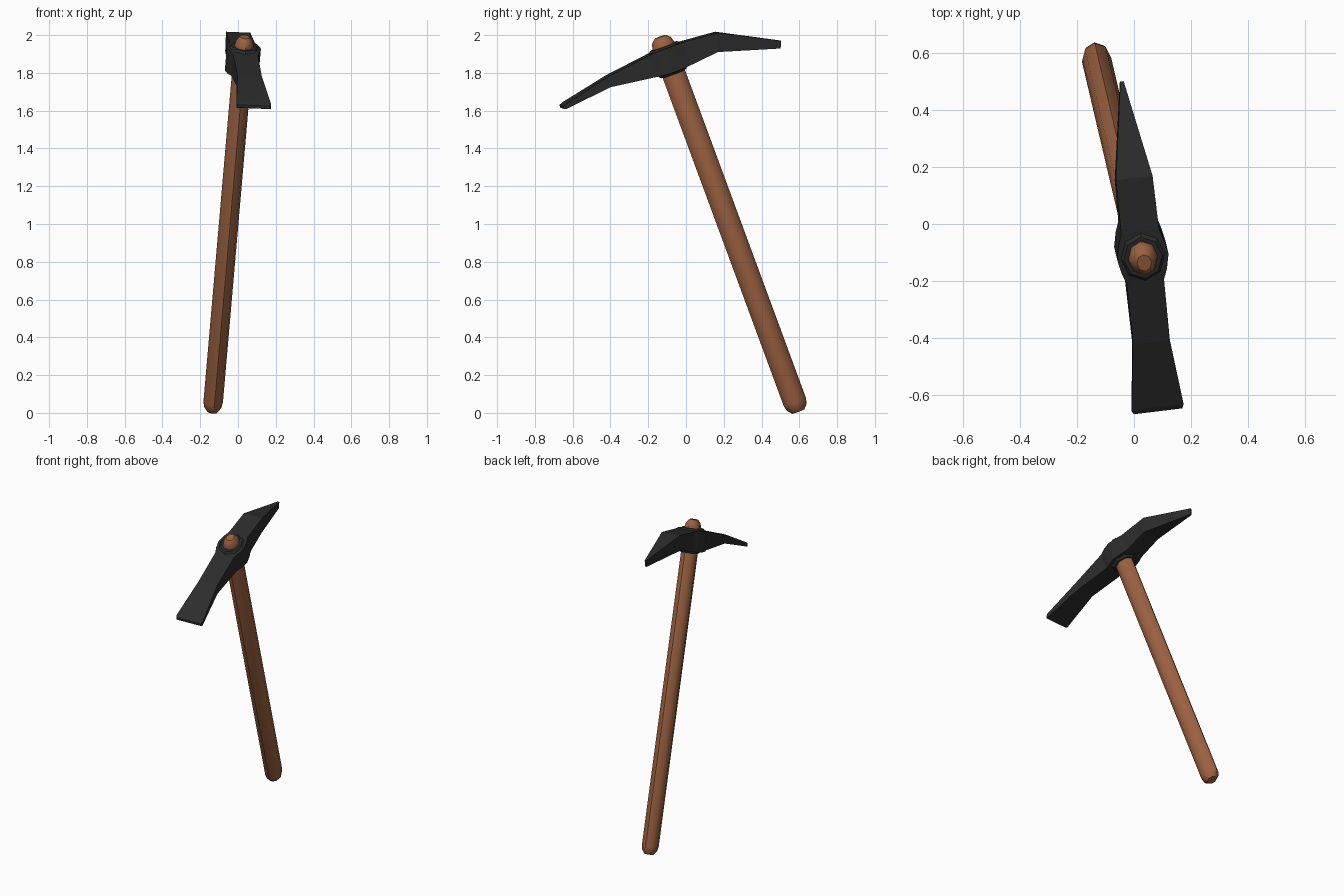
import bpy, bmesh, math
from mathutils import Matrix, Vector

if "Cube" in bpy.data.objects:
    bpy.data.objects.remove(bpy.data.objects["Cube"])

# Local frame of the tilted tool: s = sideways, f = along the head, u = up the handle
u = Vector((0.081, -0.345, 0.935)).normalized()
s = Vector((0.99, 0.12, -0.04))
s = (s - u * s.dot(u)).normalized()
f = u.cross(s)
B = Vector((-0.135, 0.592, 0.015))          # centre of the handle's foot
FRAME = Matrix.Translation(B) @ Matrix((s, f, u)).transposed().to_4x4()


def material(name, rgb):
    m = bpy.data.materials.new(name)
    m.diffuse_color = (*rgb, 1)
    m.use_nodes = True
    m.node_tree.nodes["Principled BSDF"].inputs["Base Color"].default_value = m.diffuse_color
    return m


WOOD = material("brown wood", (0.33, 0.12, 0.052))
IRON = material("dark iron", (0.025, 0.025, 0.025))


def loft(name, rings, mat, smooth=None):
    """Skin a list of equal-length rings, cap both ends, place in the tool frame."""
    bm = bmesh.new()
    vs = [[bm.verts.new(FRAME @ Vector(p)) for p in r] for r in rings]
    n = len(rings[0])
    for a, b in zip(vs, vs[1:]):
        for i in range(n):
            j = (i + 1) % n
            bm.faces.new((a[i], a[j], b[j], b[i]))
    bm.faces.new(vs[0])
    bm.faces.new(vs[-1])
    bmesh.ops.recalc_face_normals(bm, faces=bm.faces)
    me = bpy.data.meshes.new(name)
    bm.to_mesh(me)
    bm.free()
    me.materials.append(mat)
    ob = bpy.data.objects.new(name, me)
    bpy.context.collection.objects.link(ob)
    if smooth:
        bpy.ops.object.select_all(action='DESELECT')
        ob.select_set(True)
        bpy.context.view_layer.objects.active = ob
        bpy.ops.object.shade_smooth_by_angle(angle=math.radians(smooth))
    return ob


def oval(rs, rf, w, n=8):
    return [(rs * math.cos(2 * math.pi * i / n), rf * math.sin(2 * math.pi * i / n), w)
            for i in range(n)]


# Handle: oval shaft with chamfered ends
L = 2.11
loft("handle", [oval(0.052 * k, 0.063 * k, w) for k, w in
                ((0.55, -0.008), (0.88, 0.015), (1, 0.045), (1, L - 0.05), (0.85, L - 0.018), (0.5, L + 0.003))],
     WOOD, 46)

# Head: blade on the front, swollen eye in the middle, pick at the back
# (position bottom, position top, half width, height bottom, height top)
stations = [
    (-0.622, -0.618, 0.086, 1.943, 1.957),
    (-0.612, -0.600, 0.092, 1.938, 1.964),
    (-0.345, -0.334, 0.065, 1.961, 2.019),
    (-0.095, -0.095, 0.066, 1.925, 2.046),
    (-0.055, -0.055, 0.080, 1.920, 2.050),
    (0.0, 0.0, 0.091, 1.918, 2.051),
    (0.055, 0.055, 0.080, 1.918, 2.050),
    (0.095, 0.095, 0.067, 1.920, 2.048),
    (0.254, 0.290, 0.065, 1.934, 2.030),
    (0.580, 0.595, 0.006, 1.829, 1.868),
]
loft("pick_head", [[(-h, v0, w0), (h, v0, w0), (h, v1, w1), (-h, v1, w1)]
                   for v0, v1, h, w0, w1 in stations], IRON)

# Eye collar: thin raised lip around the handle, above and below the head
loft("eye_collar", [oval(0.062, 0.072, 1.905), oval(0.084, 0.088, 1.925),
                    oval(0.084, 0.092, 2.045), oval(0.068, 0.078, 2.060)], IRON)
